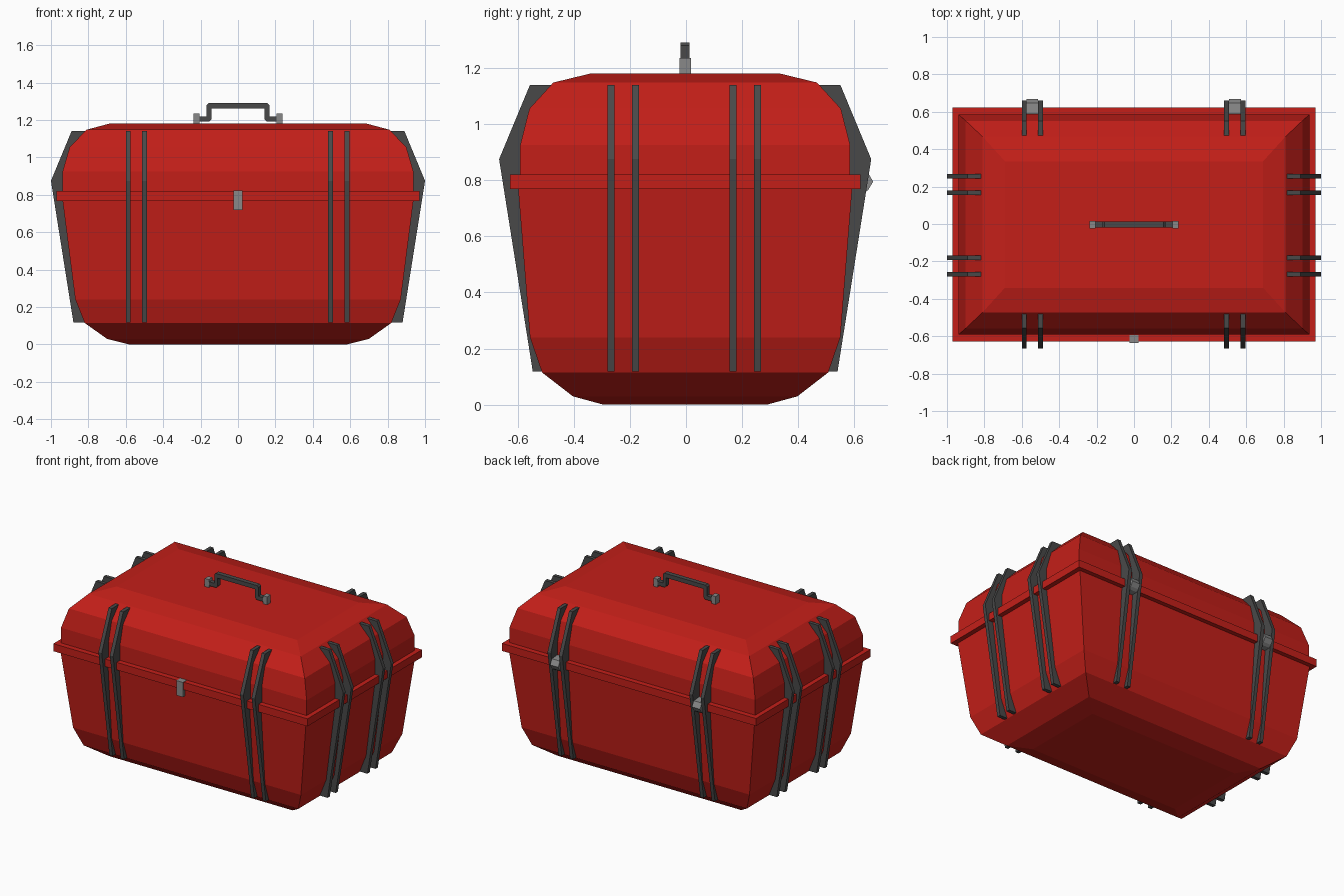
import bpy, bmesh

if "Cube" in bpy.data.objects:
    bpy.data.objects.remove(bpy.data.objects["Cube"])


def material(name, rgb):
    m = bpy.data.materials.new(name)
    m.diffuse_color = (*rgb, 1)
    m.use_nodes = True
    m.node_tree.nodes["Principled BSDF"].inputs["Base Color"].default_value = m.diffuse_color
    return m


RED = material("red_plastic", (0.55, 0.0135, 0.0095))
DARK = material("dark_grey", (0.066, 0.066, 0.066))
METAL = material("metal_grey", (0.25, 0.25, 0.25))


def finish(name, bm, mat):
    bmesh.ops.translate(bm, verts=bm.verts, vec=(0, -0.003, 0))
    bmesh.ops.recalc_face_normals(bm, faces=bm.faces)
    me = bpy.data.meshes.new(name)
    bm.to_mesh(me)
    bm.free()
    me.materials.append(mat)
    ob = bpy.data.objects.new(name, me)
    bpy.context.collection.objects.link(ob)
    return ob


def loft(name, levels, mat):
    """Stack of rectangles (half x, half y, z), capped at both ends."""
    bm = bmesh.new()
    rings = [[bm.verts.new((sx * x, sy * y, z))
              for sx, sy in ((-1, -1), (1, -1), (1, 1), (-1, 1))]
             for x, y, z in levels]
    bm.faces.new(rings[0])
    bm.faces.new(rings[-1])
    for a, b in zip(rings, rings[1:]):
        for i in range(4):
            j = (i + 1) % 4
            bm.faces.new((a[i], a[j], b[j], b[i]))
    return finish(name, bm, mat)


def plate(name, outline, centre, width, place, mat):
    """Extrude a 2D outline by width; place(u, v, t) gives the 3D point."""
    bm = bmesh.new()
    a, b = ([bm.verts.new(place(u, v, centre + s * width / 2)) for u, v in outline]
            for s in (-1, 1))
    bm.faces.new(a)
    bm.faces.new(b)
    for i in range(len(a)):
        j = (i + 1) % len(a)
        bm.faces.new((a[i], a[j], b[j], b[i]))
    return finish(name, bm, mat)


# Body, rim and lid
loft("body", [(0.58, 0.29, 0), (0.70, 0.40, 0.03), (0.82, 0.51, 0.115),
              (0.87, 0.553, 0.24), (0.938, 0.595, 0.77)], RED)
loft("rim", [(0.97, 0.625, 0.768), (0.97, 0.625, 0.82)], RED)
loft("lid", [(0.938, 0.588, 0.82), (0.938, 0.588, 0.925), (0.90, 0.555, 1.055),
             (0.81, 0.47, 1.148), (0.69, 0.338, 1.18)], RED)

# Ribs running up all four sides
rib = [(0.82, 0.118), (0.88, 0.118), (1.0, 0.875), (0.89, 1.14), (0.81, 1.14), (0.90, 0.875)]
rib_y = [(u - 0.337, v) for u, v in rib]
for s in (-1, 1):
    for c in (-0.265, -0.177, 0.17, 0.258):
        plate("side_rib", rib, c, 0.025, lambda u, v, t: (s * u, t, v), DARK)
    for c in (-0.587, -0.5, 0.495, 0.583):
        face = "back_rib" if s > 0 else "front_rib"
        plate(face, rib_y, c, 0.025, lambda u, v, t: (t, s * u, v), DARK)

# Hinges between the back ribs
hinge = [(0.59, 0.75), (0.635, 0.752), (0.652, 0.765), (0.67, 0.795),
         (0.65, 0.83), (0.59, 0.835)]
for c in (-0.543, 0.54):
    plate("hinge", hinge, c, 0.062, lambda u, v, t: (t, u, v), METAL)

# Front latch, hooked over the rim
latch = [(-0.59, 0.822), (-0.634, 0.822), (-0.634, 0.72), (-0.612, 0.72),
         (-0.612, 0.768), (-0.59, 0.768)]
plate("latch", latch, 0, 0.05, lambda u, v, t: (t, u, v), METAL)

# Carrying handle and its mounts
half = [(0.215, 1.192), (0.215, 1.219), (0.168, 1.219), (0.168, 1.28), (0.158, 1.29)]
inner = [(-0.143, 1.261), (-0.143, 1.203), (-0.154, 1.192)]
bar = half + [(-u, v) for u, v in reversed(half)] + [(u, v) for u, v in reversed(inner)] \
    + [(-u, v) for u, v in inner]
plate("handle", bar, 0, 0.032, lambda u, v, t: (u, t, v), DARK)
for s in (-1, 1):
    mount = [(0.207, 1.178), (0.238, 1.178), (0.238, 1.235), (0.207, 1.235)]
    plate("handle_mount", mount, 0, 0.04, lambda u, v, t: (s * u, t, v), METAL)
